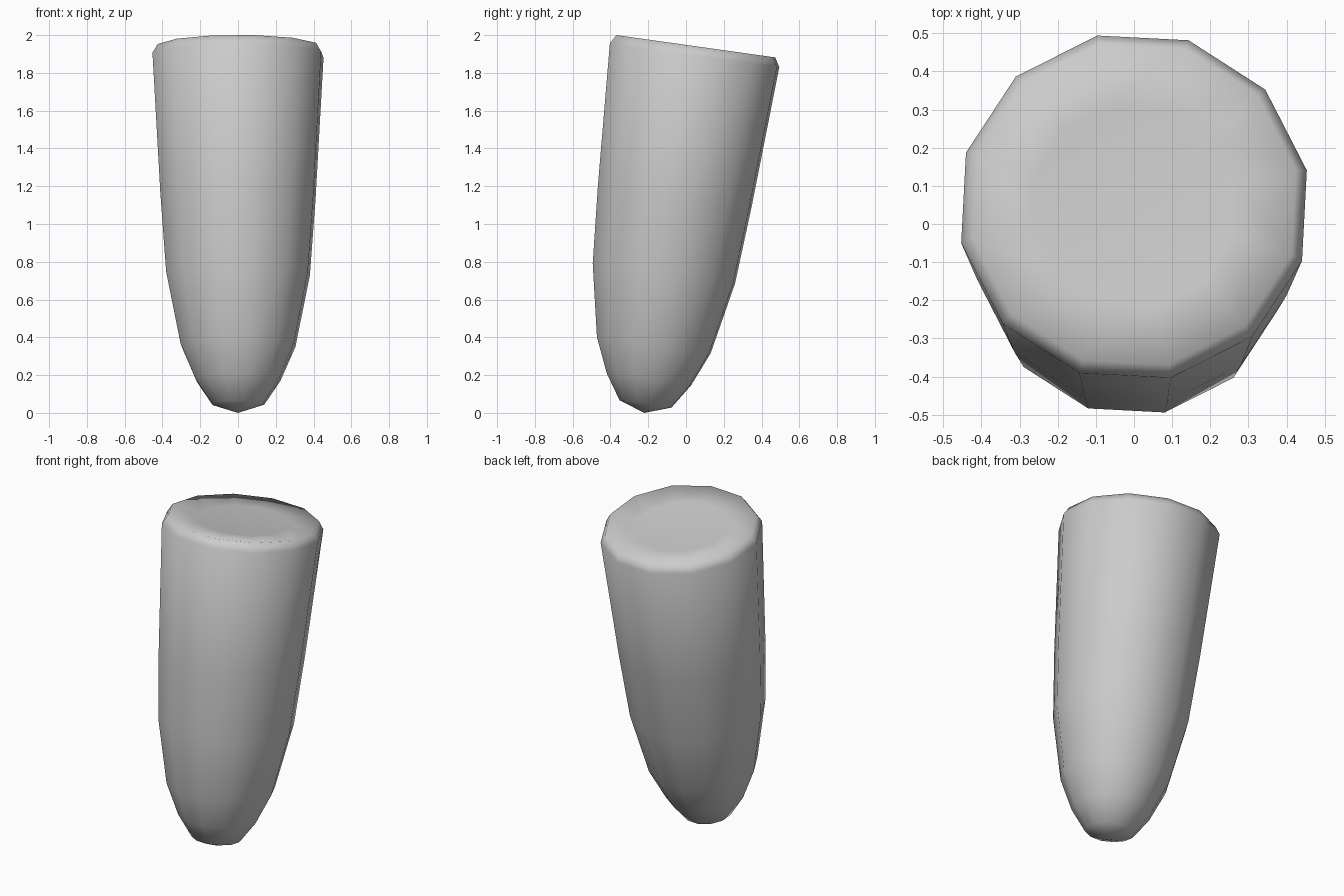
import bpy, bmesh, math
from mathutils import Matrix

if "Cube" in bpy.data.objects:
    bpy.data.objects.remove(bpy.data.objects["Cube"])

SIDES = 12
TWIST = math.radians(12)
TILT = math.radians(-8)
# (radius, height along the axis), tip to rim to shallow dished top
PROFILE = [(0.142, 0.048), (0.23, 0.178), (0.311, 0.362), (0.389, 0.745),
           (0.42, 1.158), (0.463, 1.912), (0.434, 1.96), (0.27, 1.948)]

bm = bmesh.new()
rings = []
for r, z in PROFILE:
    rings.append([bm.verts.new((r * math.cos(TWIST + math.tau * i / SIDES),
                                r * math.sin(TWIST + math.tau * i / SIDES), z))
                  for i in range(SIDES)])
tip = bm.verts.new((0, 0, 0))
top = bm.verts.new((0, 0, 1.946))

# Side walls, pointed tip and top cap
for i in range(SIDES):
    j = (i + 1) % SIDES
    for a, b in zip(rings, rings[1:]):
        bm.faces.new((a[i], a[j], b[j], b[i]))
    bm.faces.new((tip, rings[0][j], rings[0][i]))
    bm.faces.new((rings[-1][i], rings[-1][j], top))
bmesh.ops.recalc_face_normals(bm, faces=bm.faces)

# Lean the peg backward, then centre it and rest it on the ground
bm.transform(Matrix.Rotation(TILT, 4, 'X'))
ys = [v.co.y for v in bm.verts]
zs = [v.co.z for v in bm.verts]
bm.transform(Matrix.Translation((0, -(min(ys) + max(ys)) / 2, -min(zs))))
for f in bm.faces:
    f.smooth = True

mesh = bpy.data.meshes.new("tapered_peg")
bm.to_mesh(mesh)
bm.free()
bpy.context.collection.objects.link(bpy.data.objects.new("tapered_peg", mesh))
